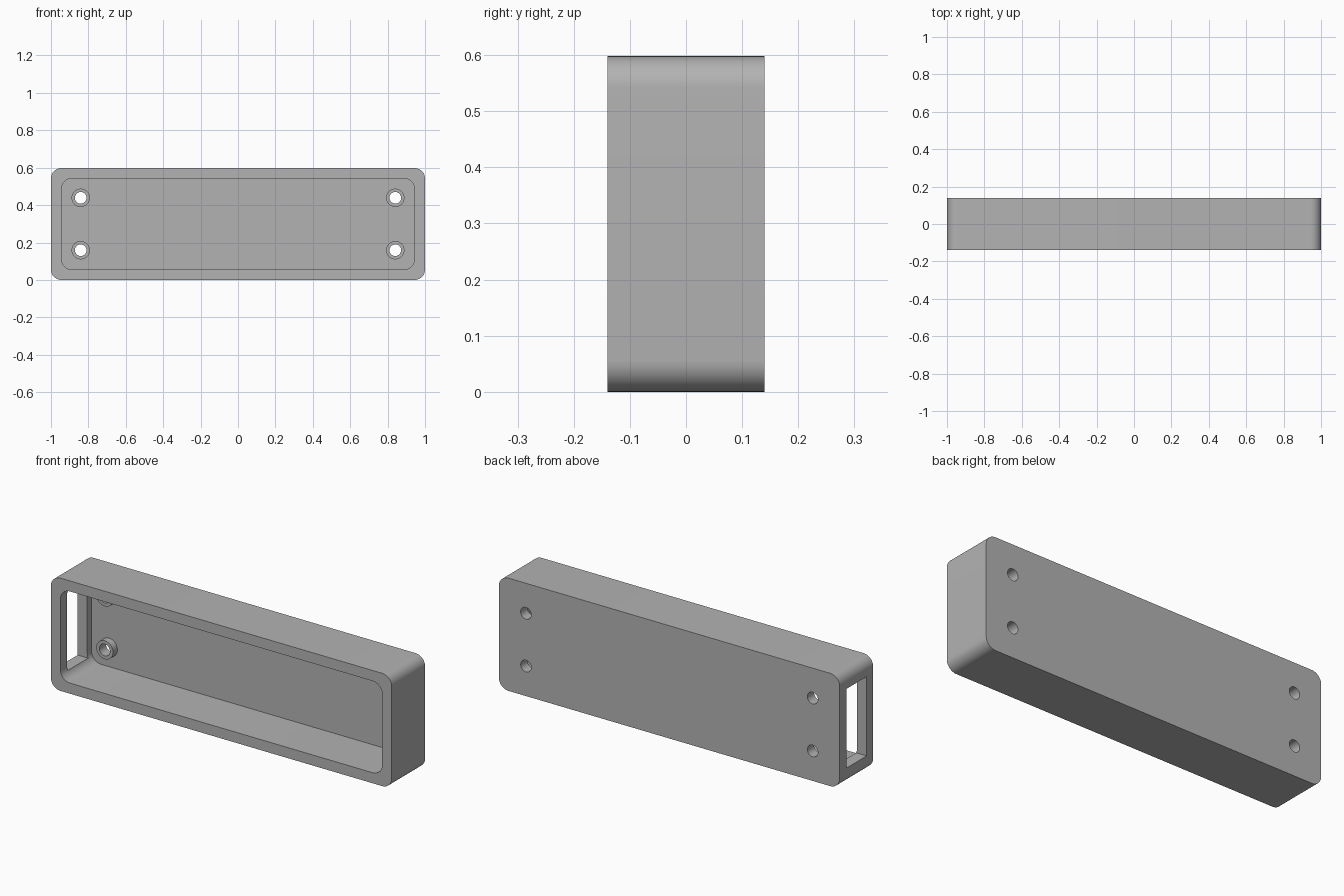
import bpy, bmesh, math
from mathutils import Matrix

cube = bpy.data.objects.get("Cube")
if cube:
    bpy.data.objects.remove(cube, do_unlink=True)

LENGTH, HEIGHT, DEPTH = 2.0, 0.598, 0.28
WALL, RADIUS, BACK = 0.056, 0.056, 0.019
MID = HEIGHT / 2
BACK_INNER = DEPTH / 2 - BACK

grey = bpy.data.materials.new("plain grey")
grey.use_nodes = True
colour = (0.45, 0.45, 0.45, 1)
grey.diffuse_color = colour
grey.node_tree.nodes["Principled BSDF"].inputs["Base Color"].default_value = colour


def make_object(name, bm):
    bmesh.ops.recalc_face_normals(bm, faces=bm.faces)
    mesh = bpy.data.meshes.new(name)
    bm.to_mesh(mesh)
    bm.free()
    mesh.materials.append(grey)
    obj = bpy.data.objects.new(name, mesh)
    bpy.context.collection.objects.link(obj)
    return obj


def rounded_slab(name, width, height, radius, y0, y1, steps=10):
    """Rounded rectangle in the XZ plane, extruded from y0 to y1."""
    bm = bmesh.new()
    ring = []
    for i, (sx, sz) in enumerate(((1, 1), (-1, 1), (-1, -1), (1, -1))):
        for s in range(steps + 1):
            a = (i + s / steps) * math.pi / 2
            x = sx * (width / 2 - radius) + radius * math.cos(a)
            z = MID + sz * (height / 2 - radius) + radius * math.sin(a)
            ring.append(bm.verts.new((x, y0, z)))
    face = bm.faces.new(ring)
    new = bmesh.ops.extrude_face_region(bm, geom=[face])["geom"]
    bmesh.ops.translate(bm, vec=(0, y1 - y0, 0),
                        verts=[v for v in new if isinstance(v, bmesh.types.BMVert)])
    return make_object(name, bm)


def cylinders(name, radius, y0, y1):
    """One cylinder along Y at each of the four screw positions."""
    bm = bmesh.new()
    turn = Matrix.Rotation(math.pi / 2, 4, "X")
    for x in (-0.841, 0.841):
        for dz in (-0.14, 0.14):
            place = Matrix.Translation((x, (y0 + y1) / 2, MID + dz))
            bmesh.ops.create_cone(bm, cap_ends=True, segments=40, radius1=radius,
                                  radius2=radius, depth=y1 - y0, matrix=place @ turn)
    return make_object(name, bm)


def boolean(target, tool, operation):
    mod = target.modifiers.new(tool.name, "BOOLEAN")
    mod.object, mod.operation, mod.solver = tool, operation, "EXACT"
    bpy.ops.object.select_all(action="DESELECT")
    bpy.context.view_layer.objects.active = target
    target.select_set(True)
    bpy.ops.object.modifier_apply(modifier=mod.name)
    bpy.data.objects.remove(tool, do_unlink=True)


# Open-fronted housing
housing = rounded_slab("housing", LENGTH, HEIGHT, RADIUS, -DEPTH / 2, DEPTH / 2)
cavity = rounded_slab("cavity_cutter", LENGTH - 2 * WALL, HEIGHT - 2 * WALL, RADIUS,
                      -DEPTH, BACK_INNER)
boolean(housing, cavity, "DIFFERENCE")

# Screw bosses on the back wall, drilled right through
boolean(housing, cylinders("bosses", 0.049, BACK_INNER - 0.037, BACK_INNER + 0.01), "UNION")
boolean(housing, cylinders("hole_cutter", 0.031, -DEPTH, DEPTH), "DIFFERENCE")

# Rectangular opening in the right end wall
bm = bmesh.new()
bmesh.ops.create_cube(bm, size=1, matrix=Matrix.Translation((-1, 0, MID))
                      @ Matrix.Diagonal((0.2, 0.17, 0.42, 1)))
boolean(housing, make_object("window_cutter", bm), "DIFFERENCE")

housing.select_set(True)
bpy.context.view_layer.objects.active = housing
bpy.ops.object.shade_smooth_by_angle(angle=math.radians(30))
